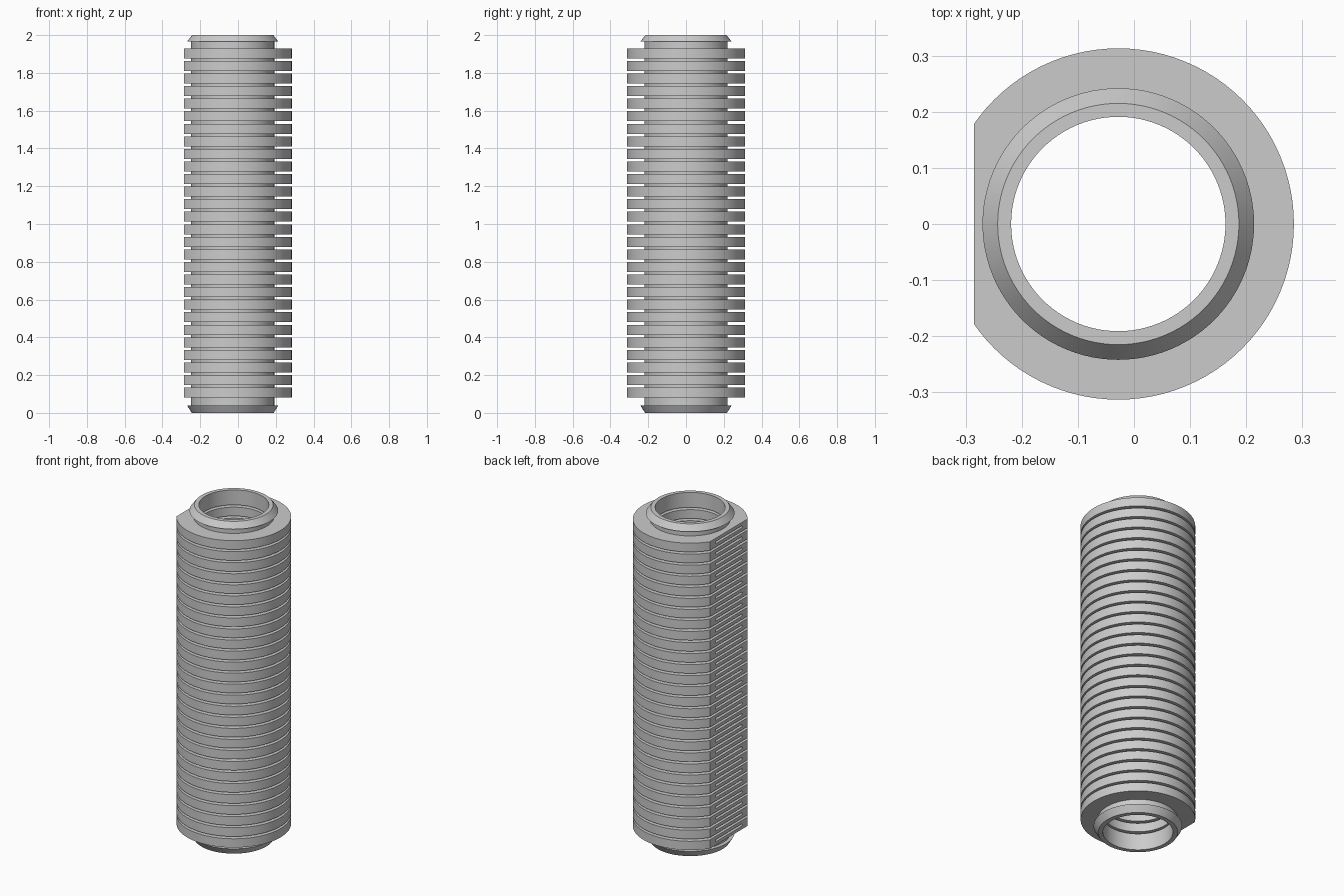
import bpy
import bmesh
from math import tau, radians
from mathutils import Vector

if "Cube" in bpy.data.objects:
    bpy.data.objects.remove(bpy.data.objects["Cube"], do_unlink=True)

AXIS_X = -0.028        # the bore sits off centre because of the flat side
FLAT_X = -0.285
BORE, NECK, LIP, FIN, POCKET = 0.191, 0.22, 0.242, 0.313, 0.287
FINS, PITCH, FIN_H, SLOT_H = 28, 0.0665, 0.053, 0.0135
FIRST = 0.081          # underside of the lowest fin

grey = bpy.data.materials.new("plain grey")
grey.use_nodes = True
colour = (0.6, 0.6, 0.6, 1)
grey.diffuse_color = colour
grey.node_tree.nodes["Principled BSDF"].inputs["Base Color"].default_value = colour


def step(low, height, inner, outer):
    """Square tooth in the profile, from low upwards."""
    return [(inner, low), (outer, low), (outer, low + height), (inner, low + height)]


# Wall profile: up the outside, then down the inside
outside = [(0.217, 0), (LIP, 0.04), (NECK, 0.04)]
inside = [(BORE, 0)]
for i in range(FINS):
    z = FIRST + i * PITCH
    outside += step(z, FIN_H, NECK, FIN)
    inside += step(z + (FIN_H - SLOT_H) / 2, SLOT_H, BORE, POCKET)
outside += [(NECK, 1.965), (LIP, 1.965), (0.215, 2)]
inside += [(BORE, 2)]
profile = outside + inside[::-1]

# Revolve the profile into the bellows tube
bm = bmesh.new()
verts = [bm.verts.new((AXIS_X + r, 0, z)) for r, z in profile]
edges = [bm.edges.new((a, b)) for a, b in zip(verts, verts[1:] + verts[:1])]
bmesh.ops.spin(bm, geom=verts + edges, cent=(AXIS_X, 0, 0), axis=(0, 0, 1),
               angle=tau, steps=96, use_merge=True)
bmesh.ops.remove_doubles(bm, verts=bm.verts, dist=0.00001)
bmesh.ops.recalc_face_normals(bm, faces=bm.faces)
mesh = bpy.data.meshes.new("bellows_tube")
bm.to_mesh(mesh)
bm.free()
tube = bpy.data.objects.new("bellows_tube", mesh)
bpy.context.collection.objects.link(tube)
mesh.materials.append(grey)

# Cut the flat side, which opens the inner pockets as slots
bpy.ops.mesh.primitive_cube_add(size=1, location=(FLAT_X - 0.5, 0, 1))
cutter = bpy.context.object
cutter.name = "flat_cutter"
cutter.scale = (1, 2, 3)
cutter.hide_render = True
cutter.data.materials.append(grey)

bpy.ops.object.select_all(action="DESELECT")
tube.select_set(True)
bpy.context.view_layer.objects.active = tube
cut = tube.modifiers.new("flat_side", "BOOLEAN")
cut.operation = "DIFFERENCE"
cut.solver = "EXACT"
cut.object = cutter
bpy.ops.object.modifier_apply(modifier=cut.name)
bpy.data.objects.remove(cutter, do_unlink=True)

bpy.ops.object.shade_smooth_by_angle(angle=radians(25))
